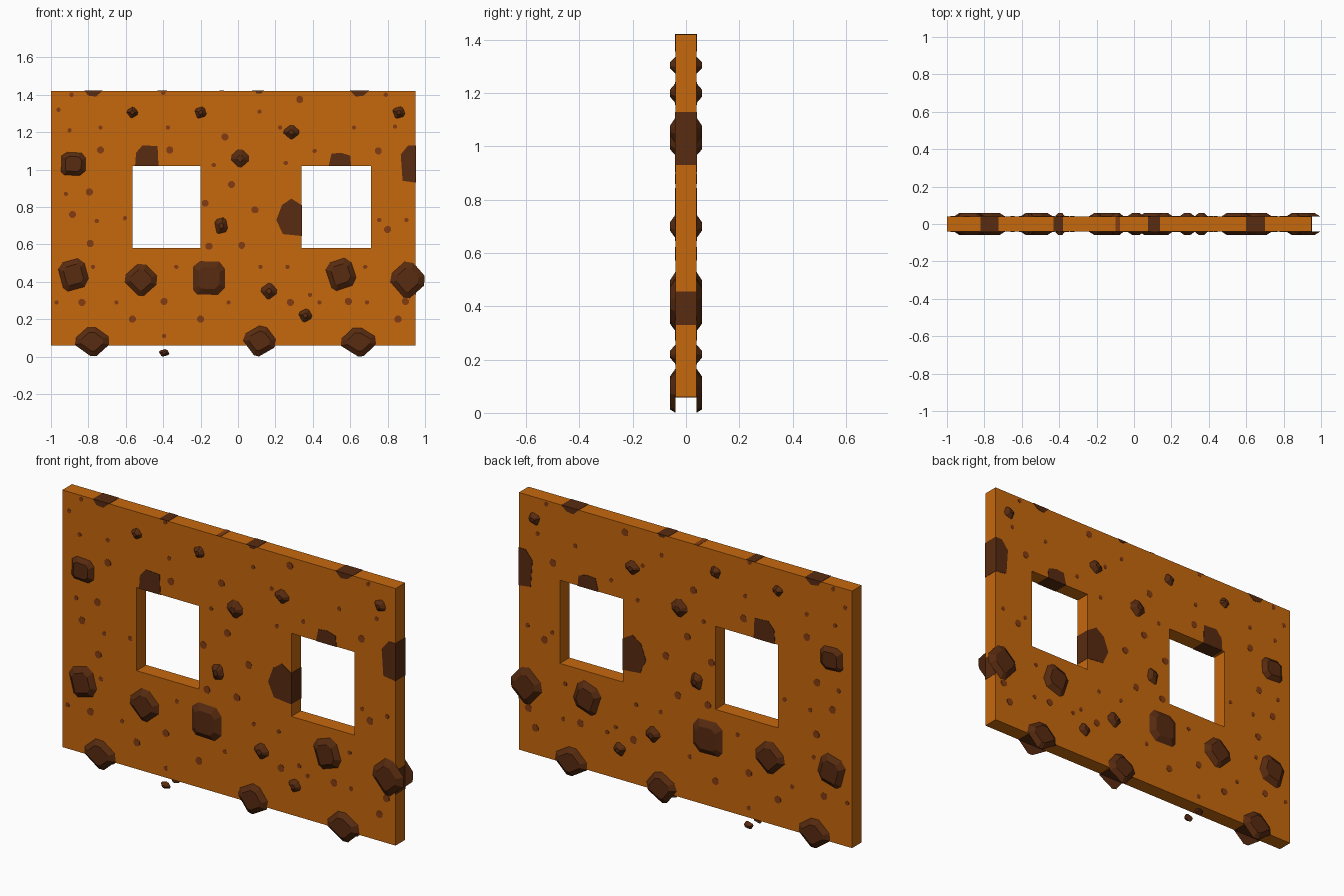
import bpy, bmesh, math

if "Cube" in bpy.data.objects:
    bpy.data.objects.remove(bpy.data.objects["Cube"])

FACE = 0.04      # half thickness of the slab


def material(name, rgb):
    m = bpy.data.materials.new(name)
    m.diffuse_color = (*rgb, 1)
    m.use_nodes = True
    m.node_tree.nodes["Principled BSDF"].inputs["Base Color"].default_value = m.diffuse_color
    return m


DOUGH = material("golden dough", (0.565, 0.138, 0.004))
CHOC = material("dark chocolate", (0.098, 0.024, 0.005))
CRUMB = material("reddish crumb", (0.23, 0.045, 0.006))


def finish(name, bm, mat, mirror=False):
    bmesh.ops.recalc_face_normals(bm, faces=bm.faces[:])
    me = bpy.data.meshes.new(name)
    bm.to_mesh(me)
    bm.free()
    me.materials.append(mat)
    ob = bpy.data.objects.new(name, me)
    bpy.context.collection.objects.link(ob)
    if mirror:
        mod = ob.modifiers.new("both faces", 'MIRROR')
        mod.use_axis = (False, True, False)
        mod.use_mirror_merge = False
    return ob


def loft(bm, rings):
    """Closed solid through rings of equal length."""
    loops = [[bm.verts.new(p) for p in r] for r in rings]
    bm.faces.new(loops[0])
    bm.faces.new(loops[-1])
    for a, b in zip(loops, loops[1:]):
        for i in range(len(a)):
            j = (i + 1) % len(a)
            bm.faces.new((a[i], a[j], b[j], b[i]))


def outline(cx, cz, rx, rz, rot):
    """Irregular chamfered square, turned and fitted to a box."""
    base = [(1, -.5), (.92, .6), (.55, 1), (-.6, .95), (-1, .6), (-.9, -.75), (-.65, -1), (.6, -.95)]
    c, s = math.cos(math.radians(rot)), math.sin(math.radians(rot))
    pts = [(x * c - z * s, x * s + z * c) for x, z in base]
    x0, x1 = min(p[0] for p in pts), max(p[0] for p in pts)
    z0, z1 = min(p[1] for p in pts), max(p[1] for p in pts)
    return [(cx + rx * (2 * (x - x0) / (x1 - x0) - 1),
             cz + rz * (2 * (z - z0) / (z1 - z0) - 1)) for x, z in pts]


def box(bm, x0, x1, y0, y1, z0, z1):
    loft(bm, [[(x0, y, z0), (x1, y, z0), (x1, y, z1), (x0, y, z1)] for y in (y0, y1)])


# slab with two window openings
bm = bmesh.new()
xs, zs = (-1, -0.565, -0.2, 0.34, 0.71, 0.95), (0.06, 0.58, 1.02, 1.42)
grid = [[bm.verts.new((x, -FACE, z)) for z in zs] for x in xs]
for i in range(5):
    for j in range(3):
        if not (j == 1 and i in (1, 3)):
            bm.faces.new((grid[i][j], grid[i + 1][j], grid[i + 1][j + 1], grid[i][j + 1]))
ext = bmesh.ops.extrude_face_region(bm, geom=bm.faces[:], use_keep_orig=True)
for v in ext["geom"]:
    if isinstance(v, bmesh.types.BMVert):
        v.co.y = FACE
finish("wall_slab", bm, DOUGH)

# raised chunks: x, z, half width, half height, turn
big = [(-.88, 1.03, .067, .064, -6), (-.88, .437, .083, .09, 12), (-.52, .41, .088, .088, 40),
       (-.155, .42, .088, .092, -4), (.55, .44, .083, .09, 15), (.905, .41, .093, .1, 38),
       (-.78, .08, .093, .078, 45), (.115, .084, .09, .083, 30), (.645, .078, .095, .077, 48)]
small = [(-.565, 1.305, .031, .03, 30), (-.2, 1.305, .032, .032, 15), (.285, 1.2, .043, .038, 40),
         (.01, 1.06, .05, .05, 40), (-.09, .7, .036, .045, 10), (.165, .35, .044, .044, 35),
         (.36, .22, .037, .037, 25), (.86, 1.305, .034, .033, 15), (-.395, .02, .028, .02, 20)]
for name, chips, top in (("large_chunks", big, .64), ("small_chips", small, .35)):
    bm = bmesh.new()
    for cx, cz, rx, rz, rot in chips:
        pts = outline(cx, cz, rx, rz, rot)
        loft(bm, [[(x, -FACE + .001, z) for x, z in pts],
                  [(cx + (x - cx) * top, -.06, cz + (z - cz) * top) for x, z in pts]])
    finish(name, bm, CHOC, True)

# flush chunks cut off by the openings and outer edges
flush = [
    [(-.55, 1.02), (-.425, 1.02), (-.43, 1.125), (-.51, 1.13), (-.545, 1.09)],
    [(.485, 1.02), (.605, 1.02), (.6, 1.075), (.55, 1.09), (.5, 1.085)],
    [(.88, .94), (.95, .93), (.95, 1.13), (.91, 1.13), (.87, 1.08)],
    [(.205, .73), (.24, .655), (.34, .645), (.34, .81), (.285, .845), (.235, .81)],
    [(-.82, 1.42), (-.8, 1.395), (-.76, 1.39), (-.725, 1.42)],
    [(.6, 1.42), (.63, 1.39), (.67, 1.395), (.7, 1.42)],
    [(.09, 1.42), (.1, 1.407), (.125, 1.407), (.135, 1.42)]]
bm = bmesh.new()
for pts in flush:
    loft(bm, [[(x, y, z) for x, z in pts] for y in (-FACE + .001, -FACE - .002)])
finish("flush_chunks", bm, CHOC, True)

# the same chunks where they show on the slab edges and window reveals
bm = bmesh.new()
T, W = .0015, FACE + .001
for x0, x1 in ((-.82, -.725), (-.43, -.38), (.075, .14), (.6, .7)):
    box(bm, x0, x1, -W, W, 1.42 - T, 1.42 + T)
for x0, x1 in ((-.86, -.70), (.04, .19), (.57, .73)):
    box(bm, x0, x1, -W, W, .06 - T, .06 + T)
for x0, x1 in ((-.55, -.425), (.485, .605)):
    box(bm, x0, x1, -W, W, 1.02 - T, 1.02 + T)
for x, z0, z1 in ((.95, .93, 1.13), (.95, .33, .455), (.34, .645, .81)):
    box(bm, x - T, x + T, -W, W, z0, z1)
finish("edge_chunks", bm, CHOC)

# flat crumb spots in two sizes
fine = [(-.89, 1.4), (-.4, 1.41), (-.96, 1.32), (-.9, 1.21), (-.735, 1.225), (-.375, 1.225),
        (.115, 1.31), (.79, 1.4), (.41, 1.1), (.62, 1.225), (.225, 1.225), (.84, 1.23),
        (-.13, 1.025), (.255, 1.035), (-.92, .87), (-.755, .725), (-.605, .74), (-.775, .48),
        (-.33, .48), (.12, .48), (.265, .48), (.68, .48), (.755, .73), (.9, .73), (-.97, .29),
        (-.65, .29), (-.05, .29), (.435, .29), (.69, .29), (.385, .33), (-.395, .11)]
wide = [(-.07, 1.175), (.33, 1.375), (-.735, 1.105), (-.365, 1.105), (-.035, .92), (-.175, .82),
        (.09, .785), (.75, 1.1), (-.885, .76), (-.795, .88), (-.79, .605), (-.155, .59),
        (.02, .595), (.8, .68), (-.835, .29), (-.395, .295), (.28, .29), (.59, .295),
        (.895, .295), (-.565, .2), (-.2, .2), (.855, .2)]
for name, spots, r in (("fine_crumbs", fine, .012), ("wide_crumbs", wide, .02)):
    bm = bmesh.new()
    for cx, cz in spots:
        z_max = min(r, 1.42 - cz)
        loft(bm, [[(cx + r * math.cos(a * math.pi / 4 + .39), y,
                    cz + min(z_max, r * math.sin(a * math.pi / 4 + .39))) for a in range(8)]
                  for y in (-FACE + .001, -FACE - .0015)])
    finish(name, bm, CRUMB, True)

# crumb on the top edge
bm = bmesh.new()
box(bm, -.1, -.075, -W, W, 1.42 - T, 1.42 + T)
finish("top_crumb", bm, CRUMB)
